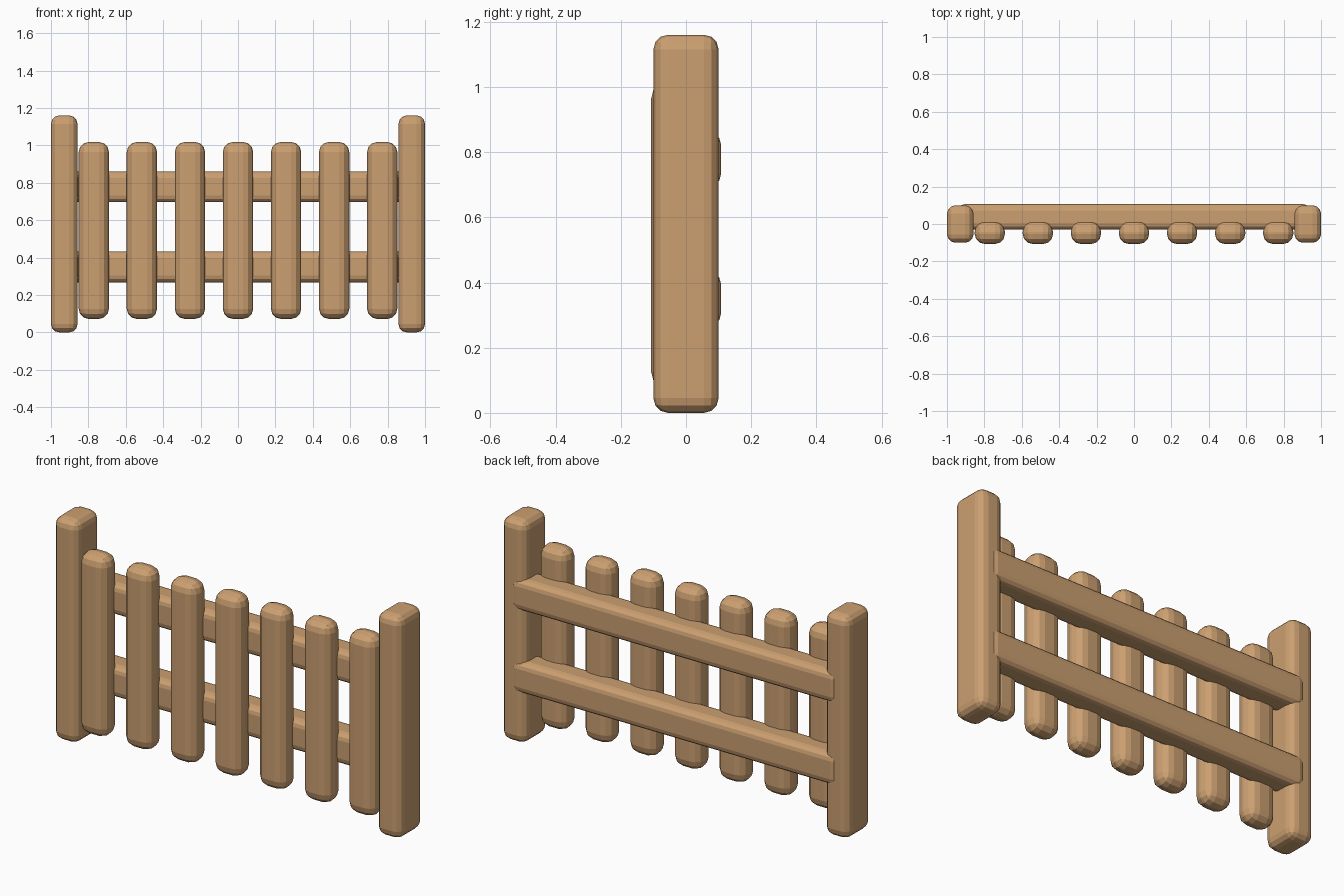
import bpy

if "Cube" in bpy.data.objects:
    bpy.data.objects.remove(bpy.data.objects["Cube"])

# one timber colour for the whole fence
wood = bpy.data.materials.new("light wood")
wood.diffuse_color = (0.60, 0.35, 0.165, 1)
wood.use_nodes = True
wood.node_tree.nodes["Principled BSDF"].inputs["Base Color"].default_value = wood.diffuse_color


def plank(name, lo, hi, radius, segments=3):
    """Box from corner lo to corner hi with rounded edges."""
    bpy.ops.mesh.primitive_cube_add(
        size=1, location=[(a + b) / 2 for a, b in zip(lo, hi)])
    ob = bpy.context.object
    ob.name = name
    ob.scale = [b - a for a, b in zip(lo, hi)]
    bpy.ops.object.transform_apply(location=False, rotation=False, scale=True)
    bevel = ob.modifiers.new("rounded edges", 'BEVEL')
    bevel.width = radius
    bevel.segments = segments
    ob.data.materials.append(wood)
    return ob


# end posts
for side, x in (("left", -0.929), ("right", 0.929)):
    plank(side + "_post", (x - 0.071, -0.1, 0), (x + 0.071, 0.1, 1.16), 0.045)

# horizontal rails behind the pickets
for level, z in (("lower", 0.35), ("upper", 0.778)):
    plank(level + "_rail", (-0.937, -0.03, z - 0.082), (0.937, 0.107, z + 0.082), 0.035)

# upright pickets
for i in range(7):
    x = (i - 3) * 0.257
    plank(f"picket_{i + 1}", (x - 0.081, -0.107, 0.072), (x + 0.081, 0.012, 1.018), 0.054)
